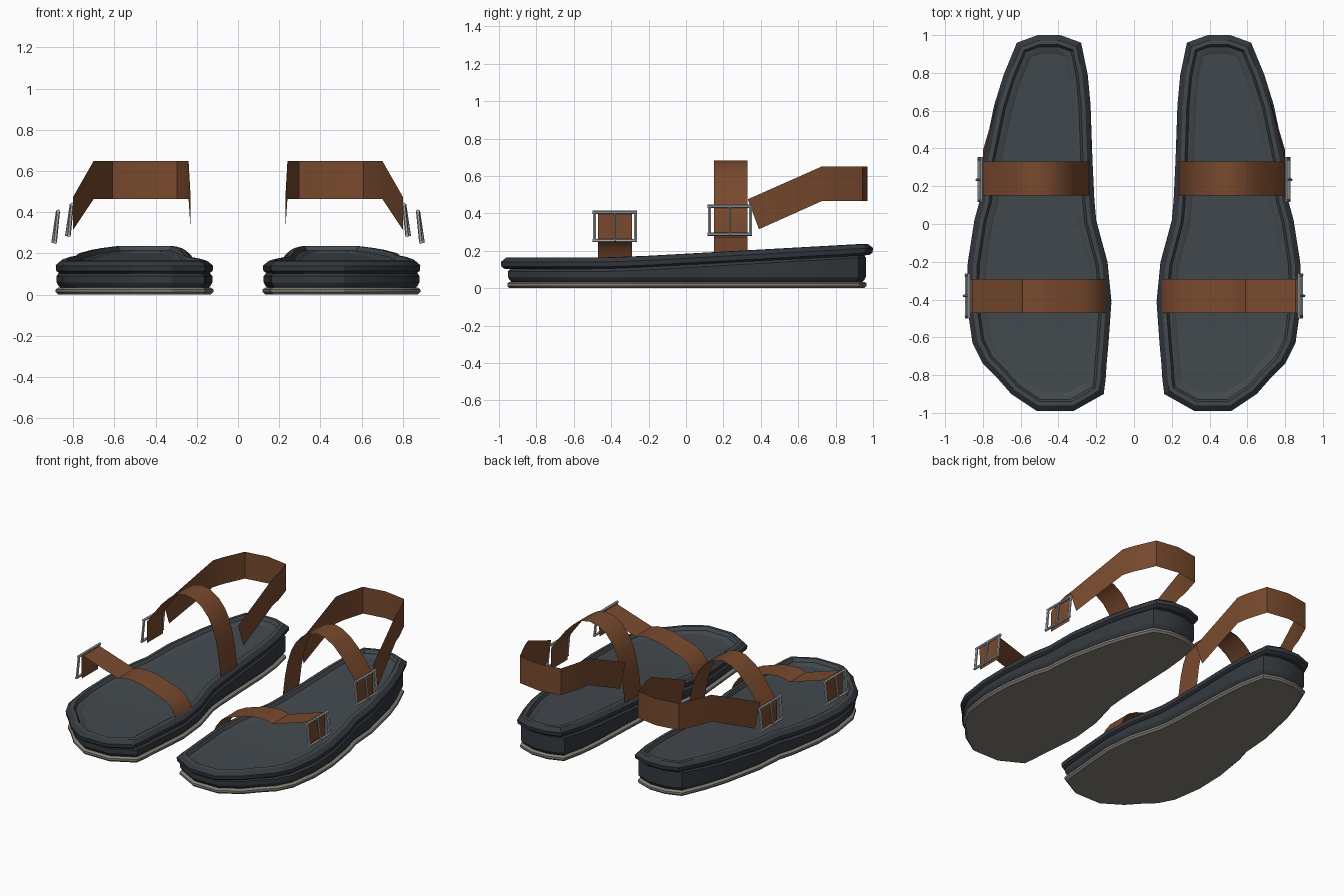
import bpy, bmesh, math
from mathutils import Vector

if "Cube" in bpy.data.objects:
    bpy.data.objects.remove(bpy.data.objects["Cube"])


def material(name, rgb):
    m = bpy.data.materials.new(name)
    m.diffuse_color = (*rgb, 1)
    m.use_nodes = True
    m.node_tree.nodes["Principled BSDF"].inputs["Base Color"].default_value = m.diffuse_color
    return m


CHARCOAL = material("charcoal footbed", (0.056, 0.067, 0.076))
DARK = material("dark rubber", (0.034, 0.041, 0.049))
TAN = material("outsole grey", (0.23, 0.215, 0.18))
LEATHER = material("brown leather", (0.19, 0.068, 0.027))
METAL = material("buckle metal", (0.40, 0.42, 0.43))

# Sole outline as stations: y, inner x, outer x
STATIONS = [(1.0, .39, .51), (.96, .28, .62), (.79, .245, .69), (.63, .23, .74),
            (.34, .22, .80), (.13, .21, .815), (.02, .20, .845), (-.21, .14, .88),
            (-.42, .12, .885), (-.63, .135, .855), (-.74, .145, .80),
            (-.82, .15, .72), (-.90, .16, .65), (-.99, .32, .515)]
N = len(STATIONS)
OUTLINE = [Vector((a, y)) for y, a, b in STATIONS] + \
          [Vector((b, y)) for y, a, b in reversed(STATIONS)]


def inset(d):
    """Outline moved inward by d with mitred corners."""
    pts = []
    for i, p in enumerate(OUTLINE):
        e1 = (p - OUTLINE[i - 1]).normalized()
        e2 = (OUTLINE[(i + 1) % len(OUTLINE)] - p).normalized()
        n1, n2 = Vector((-e1.y, e1.x)), Vector((-e2.y, e2.x))
        pts.append(p + (n1 + n2) * d / (1 + n1.dot(n2)))
    return pts


def rim_z(y):
    """Height of the rim, rising towards the heel."""
    return 0.165 + 0.075 * max(0, (y + 0.35) / 1.35)


def finish(name, bm, mats, smooth=None):
    bmesh.ops.recalc_face_normals(bm, faces=bm.faces)
    me = bpy.data.meshes.new(name)
    bm.to_mesh(me)
    bm.free()
    for m in mats:
        me.materials.append(m)
    ob = bpy.data.objects.new(name, me)
    bpy.context.collection.objects.link(ob)
    if smooth:
        bpy.ops.object.select_all(action='DESELECT')
        ob.select_set(True)
        bpy.context.view_layer.objects.active = ob
        bpy.ops.object.shade_smooth_by_angle(angle=math.radians(smooth))
    ob.modifiers.new("other foot", 'MIRROR')
    return ob


def loft(name, rings, mats, light_from=99):
    """Stack outline rings (inset, y scale, height rule), capped with cross strips."""
    bm = bmesh.new()
    loops = []
    for d, sy, zf in rings:
        loops.append([bm.verts.new((p.x, p.y * sy, zf(p.y))) for p in inset(d)])
    for k, (a, b) in enumerate(zip(loops, loops[1:])):
        for i in range(2 * N):
            j = (i + 1) % (2 * N)
            bm.faces.new((a[i], a[j], b[j], b[i])).material_index = int(k >= light_from)
    for loop in (loops[0], loops[-1]):
        for i in range(N - 1):
            f = bm.faces.new((loop[i], loop[i + 1], loop[-2 - i], loop[-1 - i]))
            f.material_index = int(loop is loops[-1] and light_from < 99)
    return finish(name, bm, mats, 25)


def flat(z):
    return lambda y: z


def below_rim(d):
    return lambda y: rim_z(y) - d


# Soles
loft("outsole", [(.012, .965, flat(0)), (0, .965, flat(.012)),
                 (0, .965, flat(.026)), (.012, .965, flat(.034))], [TAN])
loft("midsole", [(.025, .965, flat(.03)), (.012, .965, flat(.045)), (.004, .965, flat(.06)),
                 (.004, .965, lambda y: rim_z(y) - .075),
                 (.022, .965, below_rim(.055)), (.03, .97, below_rim(.045))], [DARK])
loft("footbed", [(.02, 1, below_rim(.062)), (.003, 1, below_rim(.05)), (0, 1, below_rim(.025)),
                 (.028, 1, below_rim(.002)), (.05, 1, below_rim(0)),
                 (.062, 1, below_rim(.022)), (.088, 1, below_rim(.026)),
                 (.098, 1, below_rim(.032))], [DARK, CHARCOAL], 3)


def strap(name, rows, thick):
    """Leather band through pairs of edge points."""
    bm = bmesh.new()
    vs = [[bm.verts.new(p) for p in row] for row in rows]
    for a, b in zip(vs, vs[1:]):
        bm.faces.new((a[0], a[1], b[1], b[0]))
    bmesh.ops.solidify(bm, geom=bm.faces[:], thickness=thick)
    return finish(name, bm, [LEATHER], 30)


def cross_strap(name, path, y0, y1):
    return strap(name, [((x, y0, z), (x, y1, z)) for x, z in path], .012)


# Straps over the foot, each with a hanging buckle end
cross_strap("toe_strap", [(.14, .14), (.16, .19), (.20, .245), (.26, .277), (.33, .30),
                          (.42, .328), (.50, .337), (.55, .333), (.59, .32), (.70, .355),
                          (.855, .405), (.868, .40), (.866, .245)], -.47, -.29)
cross_strap("ankle_strap", [(.235, .17), (.255, .33), (.275, .43), (.30, .51), (.33, .57),
                            (.38, .63), (.44, .668), (.51, .683), (.57, .668), (.63, .63),
                            (.69, .57), (.75, .49), (.795, .43), (.803, .41),
                            (.803, .27)], .15, .33)

# Heel strap: x, y, z of the lower edge, then y and z of the upper edge
heel = [(.23, .39, .315, .33, .475), (.24, .725, .465, .725, .65), (.252, .80, .465, .80, .65),
        (.295, .945, .465, .945, .65), (.45, .97, .465, .97, .65), (.61, .945, .465, .945, .65),
        (.675, .80, .465, .80, .65), (.70, .725, .465, .725, .65), (.80, .39, .315, .33, .475)]
strap("heel_strap", [((x, ya, za), (x, yb, zb)) for x, ya, za, yb, zb in heel], .01)


def bar(bm, a, b, r):
    """Six sided rod between two points."""
    a, b = Vector(a), Vector(b)
    d = b - a
    m = d.to_track_quat('Z', 'Y').to_matrix().to_4x4()
    m.translation = (a + b) / 2
    bmesh.ops.create_cone(bm, cap_ends=True, segments=6, radius1=r, radius2=r,
                          depth=d.length, matrix=m)


def buckle(name, x, yc, z0, z1):
    bm = bmesh.new()
    y0, y1 = yc - .11, yc + .11
    top, low = x, x + .015
    bar(bm, (low, y0 - .009, z0), (low, y1 + .009, z0), .009)
    bar(bm, (top, y0 - .009, z1), (top, y1 + .009, z1), .009)
    for y in (y0, y1):
        bar(bm, (low, y, z0), (top, y, z1), .009)
    bar(bm, (low + .012, yc, z0 - .004), (top + .004, yc, z1), .007)  # prong
    return finish(name, bm, [METAL], 30)


buckle("toe_buckle", .873, -.38, .255, .405)
buckle("ankle_buckle", .806, .235, .288, .438)
